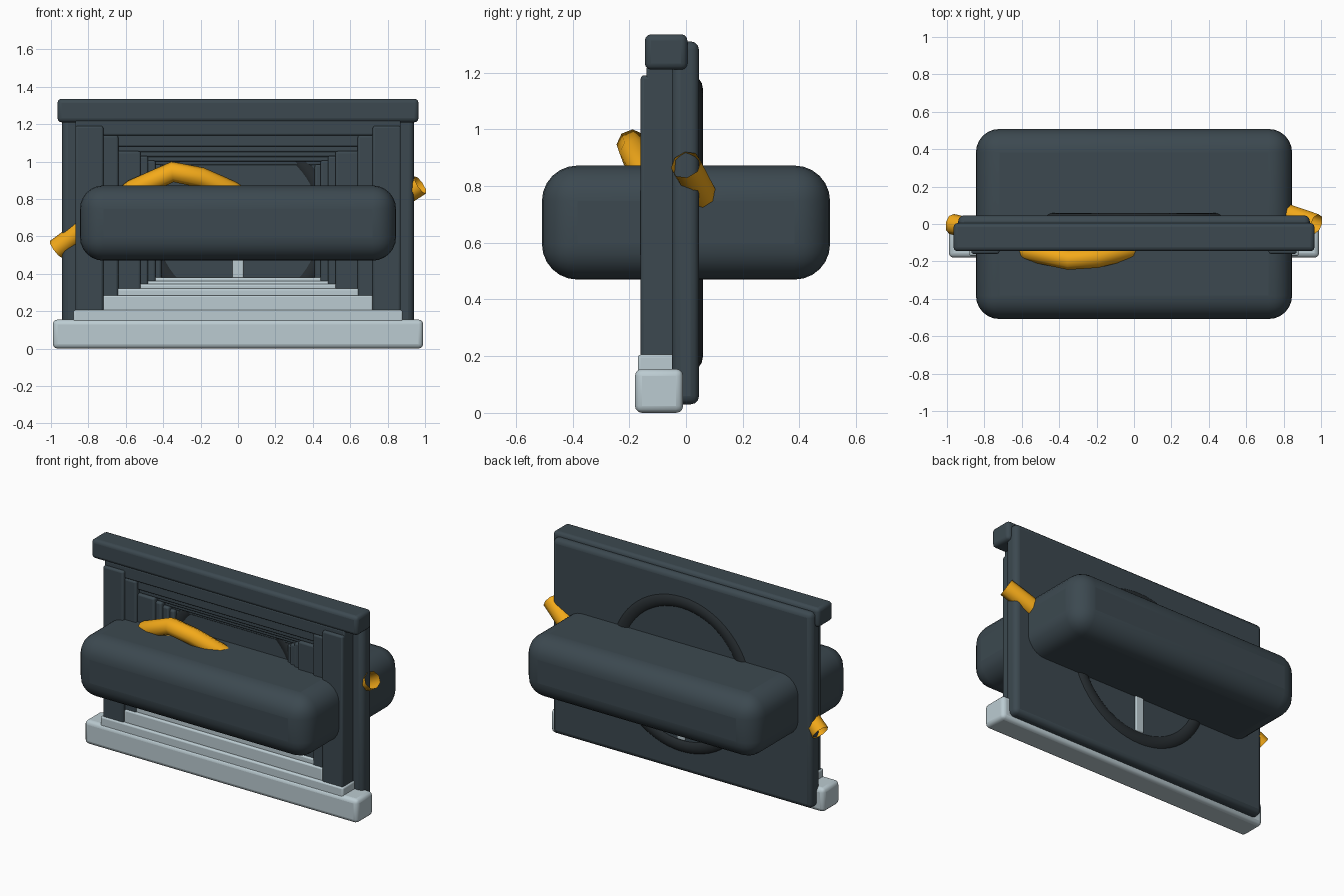
import bpy
from mathutils import Vector

if "Cube" in bpy.data.objects:
    bpy.data.objects.remove(bpy.data.objects["Cube"])


def material(name, rgb):
    m = bpy.data.materials.new(name)
    m.diffuse_color = (*rgb, 1)
    m.use_nodes = True
    m.node_tree.nodes["Principled BSDF"].inputs["Base Color"].default_value = m.diffuse_color
    return m


SLATE = material("slate", (0.045, 0.066, 0.08))
BLACK = material("dark_metal", (0.02, 0.026, 0.03))
PALE = material("pale_stone", (0.50, 0.60, 0.64))
GOLD = material("gold", (0.90, 0.40, 0.01))


def box(name, x, y, z, mat, bevel=0.018, segments=3):
    """Bevelled box from (min, max) ranges."""
    lo, hi = Vector((x[0], y[0], z[0])), Vector((x[1], y[1], z[1]))
    bpy.ops.mesh.primitive_cube_add(size=1, location=(lo + hi) / 2)
    o = bpy.context.object
    o.name = name
    o.scale = hi - lo
    bpy.ops.object.transform_apply(location=False, scale=True)
    mod = o.modifiers.new("Bevel", "BEVEL")
    mod.width, mod.segments = bevel, segments
    o.data.materials.append(mat)
    bpy.ops.object.shade_smooth_by_angle()
    return o


# Back plate, lintel and base
box("back_plate", (-0.94, 0.94), (-0.05, 0.046), (0.03, 1.31), SLATE, 0.03)
box("top_lintel", (-0.965, 0.965), (-0.145, 0.005), (1.21, 1.335), SLATE, 0.022)
box("base_step", (-0.99, 0.99), (-0.18, -0.01), (0, 0.155), PALE, 0.025)

# Nested frame: inner x, outer x, top of post, underside of lintel,
# step half width, step top, front face y
frames = [
    (0.72, 0.87, 1.19, 1.14, 0.88, 0.205, -0.160),
    (0.64, 0.73, 1.14, 1.08, 0.72, 0.285, -0.142),
    (0.52, 0.65, 1.055, 1.05, 0.655, 0.32, -0.125),
    (0.48, 0.54, 1.03, 1.025, 0.60, 0.345, -0.108),
    (0.44, 0.50, 1.005, 1.00, 0.58, 0.36, -0.092),
    (0.41, 0.46, 0.985, 0.98, 0.56, 0.38, -0.076),
]
lintel_top = 1.22
for i, (xi, xo, zt, zl, sx, sz, y) in enumerate(frames, 1):
    for side, s in (("left", -1), ("right", 1)):
        box(f"post_{i}_{side}", sorted((s * xi, s * xo)), (y, -0.03), (0.12, zt), SLATE, 0.012)
    box(f"inner_lintel_{i}", (-xo, xo), (y + 0.02, -0.03), (zl, lintel_top), SLATE, 0.009)
    box(f"step_{i}", (-sx, sx), (y - 0.01, -0.03), (0.1, sz), PALE, 0.01)
    lintel_top = zl + 0.02

# Ring set into the plate, with its pale centre bar
bpy.ops.mesh.primitive_torus_add(major_radius=0.47, minor_radius=0.06, major_segments=64,
                                 minor_segments=16, location=(0, 0, 0.67),
                                 rotation=(1.5707963, 0, 0))
ring = bpy.context.object
ring.name = "ring"
ring.data.materials.append(BLACK)
bpy.ops.object.shade_smooth_by_angle()
box("centre_bar", (-0.03, 0.03), (-0.06, 0.055), (0.24, 0.65), PALE, 0.008)

# Large rounded block through the plate
box("cross_block", (-0.845, 0.845), (-0.508, 0.508), (0.47, 0.872), SLATE, 0.125, 6)

# Gold conduit weaving through the block, open at both ends
path = [(-0.975, 0, 0.53), (-0.80, -0.04, 0.66), (-0.56, -0.145, 0.85),
        (-0.35, -0.19, 0.945), (-0.20, -0.18, 0.915), (-0.04, -0.14, 0.845),
        (0.25, -0.03, 0.66), (0.55, 0.08, 0.62), (0.80, 0.06, 0.76), (0.975, 0, 0.875)]
curve = bpy.data.curves.new("gold_conduit", "CURVE")
curve.dimensions = "3D"
curve.bevel_depth = 0.055
curve.bevel_resolution = 2
spline = curve.splines.new("POLY")
spline.points.add(len(path) - 1)
for p, co in zip(spline.points, path):
    p.co = (*co, 1)
curve.materials.append(GOLD)
bpy.context.collection.objects.link(bpy.data.objects.new("gold_conduit", curve))
